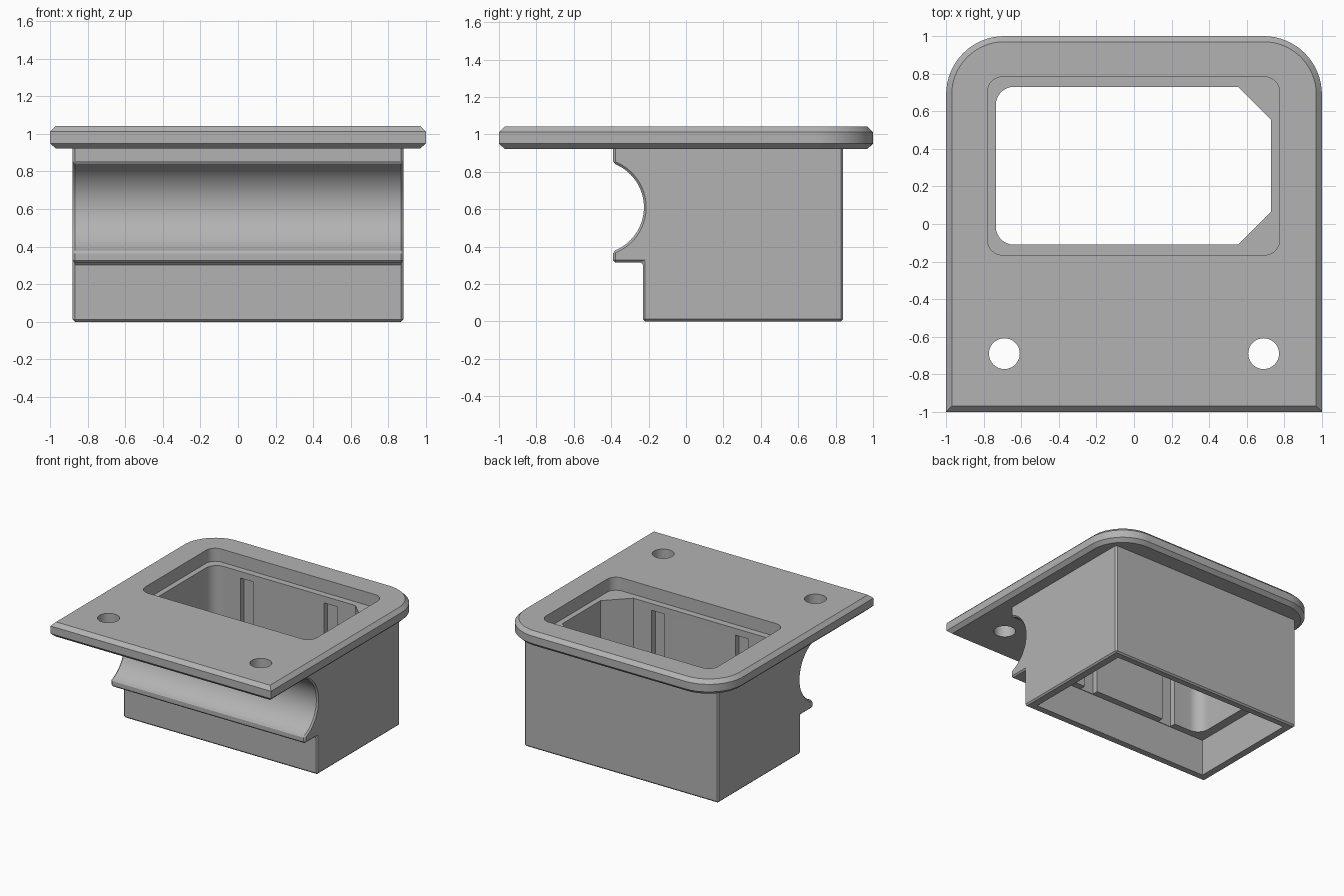
import bpy, bmesh, math

if "Cube" in bpy.data.objects:
    bpy.data.objects.remove(bpy.data.objects["Cube"])

grey = bpy.data.materials.new("plain_grey")
grey.diffuse_color = (0.45, 0.45, 0.45, 1)
grey.use_nodes = True
grey.node_tree.nodes["Principled BSDF"].inputs["Base Color"].default_value = grey.diffuse_color


def outline(x0, x1, y0, y1, corners, inset=0.0):
    """Rectangle outline; corners = (radius, segments) from front left, anticlockwise."""
    x0, x1, y0, y1 = x0 + inset, x1 - inset, y0 + inset, y1 - inset
    pts = []
    spots = [(x0, y0, 1, 1), (x1, y0, -1, 1), (x1, y1, -1, -1), (x0, y1, 1, -1)]
    for i, ((x, y, sx, sy), (r, n)) in enumerate(zip(spots, corners)):
        if r == 0:
            pts.append((x, y))
            continue
        r -= inset
        for k in range(n + 1):
            a = math.pi + i * math.pi / 2 + k / n * math.pi / 2
            pts.append((x + sx * r + r * math.cos(a), y + sy * r + r * math.sin(a)))
    return pts


def loft(name, rings):
    """Closed solid through rings of equal point count, given bottom to top."""
    bm = bmesh.new()
    loops = [[bm.verts.new(p) for p in ring] for ring in rings]
    n = len(loops[0])
    for a, b in zip(loops, loops[1:]):
        for i in range(n):
            j = (i + 1) % n
            bm.faces.new((a[i], a[j], b[j], b[i]))
    bm.faces.new(loops[0][::-1])
    bm.faces.new(loops[-1])
    bmesh.ops.recalc_face_normals(bm, faces=bm.faces)
    mesh = bpy.data.meshes.new(name)
    bm.to_mesh(mesh)
    bm.free()
    mesh.materials.append(grey)
    ob = bpy.data.objects.new(name, mesh)
    bpy.context.collection.objects.link(ob)
    return ob


def prism(name, pts, z0, z1):
    return loft(name, [[(x, y, z) for x, y in pts] for z in (z0, z1)])


def combine(ob, other, operation):
    mod = ob.modifiers.new(operation, 'BOOLEAN')
    mod.operation, mod.object, mod.solver = operation, other, 'EXACT'
    bake(ob)
    bpy.data.objects.remove(other)


def bake(ob):
    dg = bpy.context.evaluated_depsgraph_get()
    mesh = bpy.data.meshes.new_from_object(ob.evaluated_get(dg))
    ob.modifiers.clear()
    ob.data = mesh


SQUARE = [(0, 1)] * 4

# Housing: side profile with a round channel along the front
profile = [(-0.23, 0), (0.84, 0), (0.84, 0.98), (-0.39, 0.98)]
cy, cz, r = -0.475, 0.61, 0.25
end = math.acos((-0.39 - cy) / r)
for k in range(33):
    a = end - 2 * end * k / 32
    profile.append((cy + r * math.cos(a), cz + r * math.sin(a)))
profile += [(-0.39, 0.315), (-0.23, 0.315)]
housing = loft("mounting_box", [[(x, y, z) for y, z in profile] for x in (-0.88, 0.88)])
bevel = housing.modifiers.new("edge_chamfer", 'BEVEL')
bevel.width, bevel.segments, bevel.limit_method = 0.012, 1, 'ANGLE'
bevel.angle_limit = math.radians(50)
bake(housing)

# Flange plate: rounded back corners, chamfered rim
plate_corners = [(0, 1), (0, 1), (0.31, 16), (0.31, 16)]
plate = loft("flange_plate", [
    [(x, y, z) for x, y in outline(-1, 1, -1, 1, plate_corners, inset)]
    for z, inset in ((0.922, 0.03), (0.95, 0), (1.012, 0), (1.042, 0.03))])
combine(housing, plate, 'UNION')

# Wide lower cavity, narrower shaft with two cut corners, and the top recess
cuts = [
    prism("lower_cavity", outline(-0.81, 0.81, -0.165, 0.78, SQUARE), -0.2, 0.3),
    prism("shaft", outline(-0.735, 0.73, -0.11, 0.73,
          [(0.095, 8), (0.175, 1), (0.175, 1), (0.095, 8)]), -0.1, 1.2),
    prism("recess", outline(-0.78, 0.775, -0.165, 0.783, [(0.08, 8)] * 4), 0.935, 1.3),
]
# Clip slots in the front and back shaft walls
for x in (-0.43, 0.33):
    cuts.append(prism("clip_slot", outline(x - 0.06, x + 0.06, -0.16, 0.775, SQUARE), 0.2, 0.88))
# Screw holes
for x in (-0.69, 0.69):
    cuts.append(prism("screw_hole", outline(x - 0.082, x + 0.082, -0.772, -0.608,
                [(0.0819, 8)] * 4), 0.85, 1.25))
for cut in cuts:
    combine(housing, cut, 'DIFFERENCE')

bpy.context.view_layer.objects.active = housing
housing.select_set(True)
bpy.ops.object.shade_smooth_by_angle(angle=math.radians(25))
